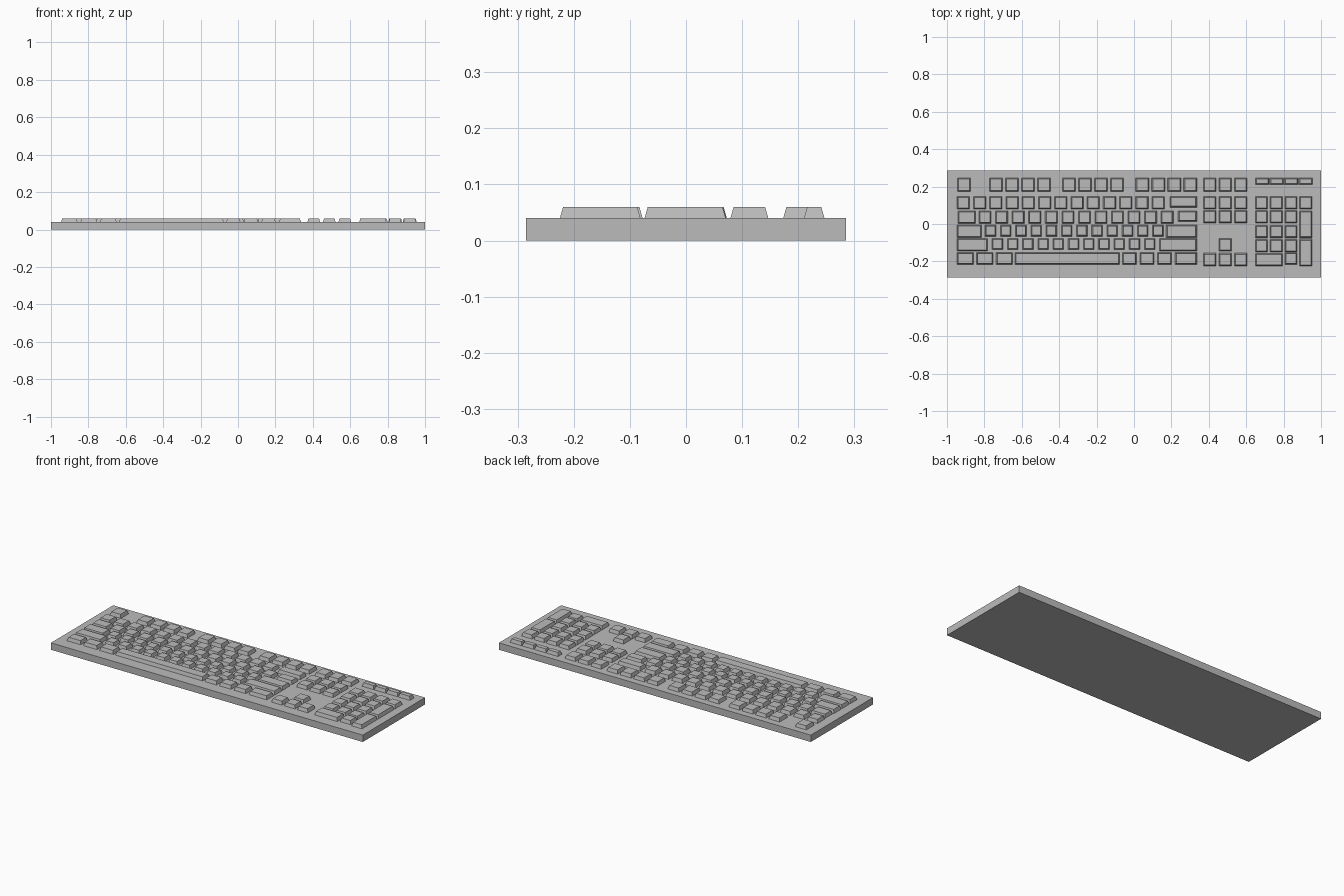
import bpy
import bmesh

cube = bpy.data.objects.get("Cube")
if cube:
    bpy.data.objects.remove(cube)

BODY_TOP, KEY_TOP, TAPER = 0.04, 0.06, 0.006

grey = bpy.data.materials.new("matte grey")
grey.use_nodes = True
grey.diffuse_color = (0.5, 0.5, 0.5, 1)
grey.node_tree.nodes["Principled BSDF"].inputs["Base Color"].default_value = (0.5, 0.5, 0.5, 1)


def add_block(bm, x0, x1, y0, y1, z0, z1, taper=0.0):
    """Box whose top is inset on every side by taper."""
    loops = []
    for z, t in ((z0, 0), (z1, taper)):
        corners = ((x0 + t, y0 + t), (x1 - t, y0 + t), (x1 - t, y1 - t), (x0 + t, y1 - t))
        loops.append([bm.verts.new((x, y, z)) for x, y in corners])
    low, high = loops
    bm.faces.new(low[::-1])
    bm.faces.new(high)
    for i in range(4):
        j = (i + 1) % 4
        bm.faces.new((low[i], low[j], high[j], high[i]))


def finish(name, bm):
    mesh = bpy.data.meshes.new(name)
    bm.to_mesh(mesh)
    bm.free()
    mesh.materials.append(grey)
    bpy.context.collection.objects.link(bpy.data.objects.new(name, mesh))


def run(start, count, pitch, width):
    """Evenly spaced key spans along x."""
    return [(start + i * pitch, start + i * pitch + width) for i in range(count)]


def key_row(name, spans, depth):
    """One object holding a row of tapered keycaps."""
    bm = bmesh.new()
    for x0, x1 in spans:
        add_block(bm, x0, x1, *depth, BODY_TOP - 0.001, KEY_TOP, TAPER)
    finish(name, bm)


# Body slab
bm = bmesh.new()
add_block(bm, -1, 1, -0.285, 0.285, 0, BODY_TOP)
finish("keyboard_body", bm)

# Row depths, front to back
function_y = (0.173, 0.246)
number_y = (0.079, 0.147)
upper_y = (0.003, 0.070)
home_y = (-0.066, -0.006)
lower_y = (-0.137, -0.077)
bottom_y = (-0.216, -0.153)
RIGHT = 0.336

# Main block
function_keys = [(-0.944, -0.873)]
for start in (-0.773, -0.383, 0.009):
    function_keys += run(start, 4, 0.0855, 0.071)
key_row("function_keys", function_keys, function_y)
key_row("number_keys", run(-0.946, 13, 0.0868, 0.068), number_y)
key_row("backspace_key", [(0.191, RIGHT)], (0.089, 0.147))
key_row("upper_letter_keys", [(-0.942, -0.847)] + run(-0.829, 12, 0.0885, 0.066), upper_y)
key_row("backslash_key", [(0.236, RIGHT)], (0.014, 0.070))
key_row("home_letter_keys", run(-0.796, 12, 0.0814, 0.058), home_y)
key_row("caps_and_enter_keys", [(-0.946, -0.815), (0.172, RIGHT)], (-0.072, -0.004))
key_row("lower_letter_keys", run(-0.759, 11, 0.0814, 0.058), lower_y)
key_row("shift_keys", [(-0.946, -0.782), (0.135, RIGHT)], (-0.145, -0.077))
key_row("left_modifier_keys", run(-0.946, 3, 0.1045, 0.088), bottom_y)
key_row("space_bar", [(-0.636, -0.076)], bottom_y)
key_row("right_modifier_keys", run(-0.063, 3, 0.094, 0.076) + [(0.220, RIGHT)], bottom_y)

# Navigation block and arrows
nav = run(0.371, 3, 0.083, 0.068)
for name, depth in (("system", function_y), ("upper_navigation", number_y),
                    ("lower_navigation", (0.006, 0.073))):
    key_row(name + "_keys", nav, depth)
key_row("up_arrow_key", nav[1:2], (-0.145, -0.077))
key_row("side_arrow_keys", nav, (-0.224, -0.156))

# Number pad and small media keys
pad = run(0.648, 4, 0.079, 0.067)
key_row("media_keys", run(0.648, 4, 0.0775, 0.075), (0.210, 0.247))
key_row("pad_top_keys", pad, number_y)
for name, depth in (("upper", (0.005, 0.072)), ("middle", (-0.074, -0.007)),
                    ("lower", (-0.150, -0.083))):
    key_row("pad_" + name + "_keys", pad[:3], depth)
key_row("pad_zero_key", [(pad[0][0], pad[1][1])], (-0.224, -0.157))
key_row("pad_point_key", pad[2:3], (-0.216, -0.153))
key_row("pad_plus_key", pad[3:], (-0.074, 0.071))
key_row("pad_enter_key", pad[3:], (-0.225, -0.081))
